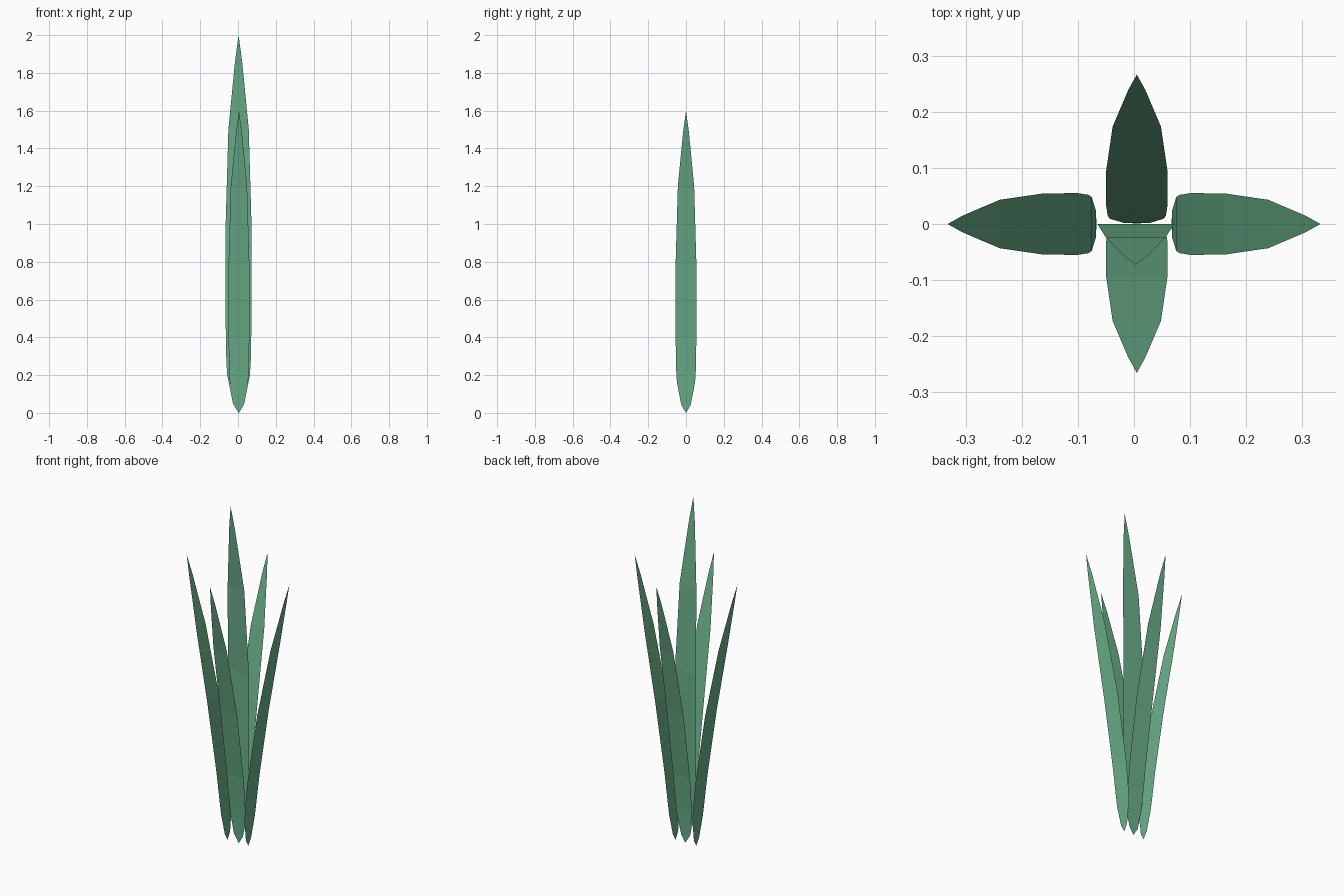
import bpy
from math import cos, sin, radians

if "Cube" in bpy.data.objects:
    bpy.data.objects.remove(bpy.data.objects["Cube"])

green = bpy.data.materials.new("leaf_green")
green.diffuse_color = (0.147, 0.434, 0.254, 1)
green.use_nodes = True
green.node_tree.nodes["Principled BSDF"].inputs["Base Color"].default_value = green.diffuse_color

# Blade outline: (fraction of length, half width) between the two pointed ends
ROWS = [(0.025, 0.0150), (0.1, 0.0300), (0.14, 0.0325), (0.25, 0.0344),
        (0.5, 0.0342), (0.75, 0.0270), (0.93, 0.0095)]


def blade(name, base, angle, height, bend):
    """Single-sided strip bending outward in the direction of angle."""
    ox, oy = cos(radians(angle)), sin(radians(angle))

    def point(t, side):
        out, w = bend(t), side * height
        return (base[0] + ox * out - oy * w, base[1] + oy * out + ox * w, t * height)

    verts = [point(0, 0)]
    for t, w in ROWS:
        verts += [point(t, -w), point(t, w)]
    verts.append(point(1, 0))
    n = len(ROWS)
    faces = [(0, 2, 1)]
    for i in range(n - 1):
        a = 1 + 2 * i
        faces.append((a, a + 1, a + 3, a + 2))
    faces.append((2 * n - 1, 2 * n, 2 * n + 1))
    # every face turns its front outward
    faces[0] = (0, 1, 2)[::-1]
    faces = [faces[0]] + [f[::-1] for f in faces[1:]]
    faces = [f if f[0] != 2 else (0, 1, 2)[::-1] for f in faces]
    mesh = bpy.data.meshes.new(name)
    mesh.from_pydata(verts, [], faces)
    mesh.materials.append(green)
    mesh.update()
    # flip any face that points inward
    for p in mesh.polygons:
        if p.normal.x * ox + p.normal.y * oy < 0:
            p.flip()
    obj = bpy.data.objects.new(name, mesh)
    bpy.context.collection.objects.link(obj)
    return obj


def side_bend(t):
    return 0.266 * t ** 1.5


def centre_bend(t):
    return 0.0 if t <= 0.5 else (0.092 * (t - 0.5) if t <= 0.75 else 0.023 + 0.2 * (t - 0.75))


# Tall middle blade
blade("centre_blade", (0.003, 0), -90, 2.0, centre_bend)
# Four shorter blades leaning outward
blade("front_blade", (0.005, 0), -90, 1.6, side_bend)
blade("back_blade", (0.005, 0.001), 90, 1.6, side_bend)
blade("right_blade", (0.067, 0), 0, 1.6, side_bend)
blade("left_blade", (-0.067, 0), 180, 1.6, side_bend)
